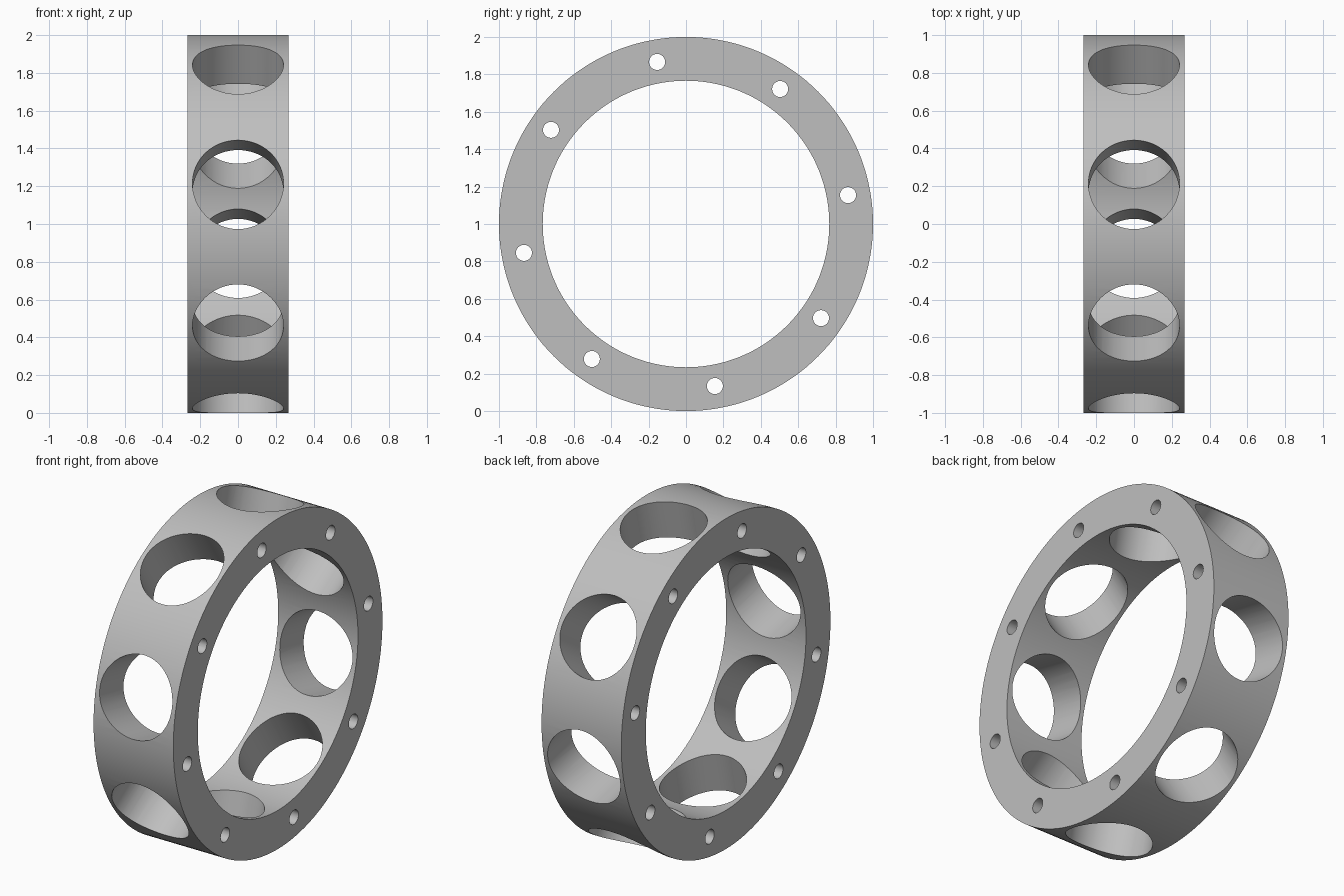
import bpy, bmesh, math
from mathutils import Matrix, Vector

cube = bpy.data.objects.get("Cube")
if cube:
    bpy.data.objects.remove(cube, do_unlink=True)

OUTER, INNER, HALF_WIDTH = 1.0, 0.766, 0.267
PORT_RADIUS, BOLT_RADIUS, BOLT_CIRCLE = 0.241, 0.043, 0.88
COUNT = 8
BOLT_START = math.radians(10.1)
STEP = math.tau / COUNT

grey = bpy.data.materials.new("plain grey")
grey.use_nodes = True
colour = (0.52, 0.52, 0.52, 1)
grey.diffuse_color = colour
grey.node_tree.nodes["Principled BSDF"].inputs["Base Color"].default_value = colour


def make_object(name, bm):
    bmesh.ops.recalc_face_normals(bm, faces=bm.faces)
    mesh = bpy.data.meshes.new(name)
    bm.to_mesh(mesh)
    bm.free()
    mesh.materials.append(grey)
    obj = bpy.data.objects.new(name, mesh)
    bpy.context.collection.objects.link(obj)
    obj.location.z = OUTER
    return obj


def add_cylinder(bm, radius, length, segments, matrix):
    bmesh.ops.create_cone(bm, cap_ends=True, segments=segments, radius1=radius,
                          radius2=radius, depth=length, matrix=matrix)


# Ring body: rectangular section spun around the x axis
bm = bmesh.new()
section = [bm.verts.new((x, 0, r)) for x, r in (
    (-HALF_WIDTH, INNER), (HALF_WIDTH, INNER), (HALF_WIDTH, OUTER), (-HALF_WIDTH, OUTER))]
edges = [bm.edges.new((section[i], section[(i + 1) % 4])) for i in range(4)]
bmesh.ops.spin(bm, geom=section + edges, cent=(0, 0, 0), axis=(1, 0, 0),
               angle=math.tau, steps=144, use_merge=True)
bmesh.ops.remove_doubles(bm, verts=bm.verts, dist=0.0001)
ring = make_object("ring_body", bm)

# Cutters: wide radial ports alternating with narrow bolt holes along x
bm = bmesh.new()
along_x = Matrix.Rotation(math.pi / 2, 4, 'Y')
for i in range(COUNT):
    bolt_angle = BOLT_START + i * STEP
    centre = Vector((0, math.cos(bolt_angle), math.sin(bolt_angle))) * BOLT_CIRCLE
    add_cylinder(bm, BOLT_RADIUS, 3 * HALF_WIDTH, 32, Matrix.Translation(centre) @ along_x)

    port_angle = bolt_angle + STEP / 2
    radial = Vector((0, math.cos(port_angle), math.sin(port_angle)))
    turn = Matrix.Rotation(port_angle - math.pi / 2, 4, 'X')
    add_cylinder(bm, PORT_RADIUS, 0.42, 64, Matrix.Translation(radial * 0.89) @ turn)
cutter = make_object("hole_cutters", bm)
cutter.hide_render = True

# Cut the holes and smooth the curved walls
bpy.ops.object.select_all(action='DESELECT')
bpy.context.view_layer.objects.active = ring
ring.select_set(True)
holes = ring.modifiers.new("holes", 'BOOLEAN')
holes.operation = 'DIFFERENCE'
holes.solver = 'EXACT'
holes.object = cutter
bpy.ops.object.modifier_apply(modifier=holes.name)
bpy.data.objects.remove(cutter, do_unlink=True)
bpy.ops.object.shade_smooth_by_angle(angle=math.radians(30))
